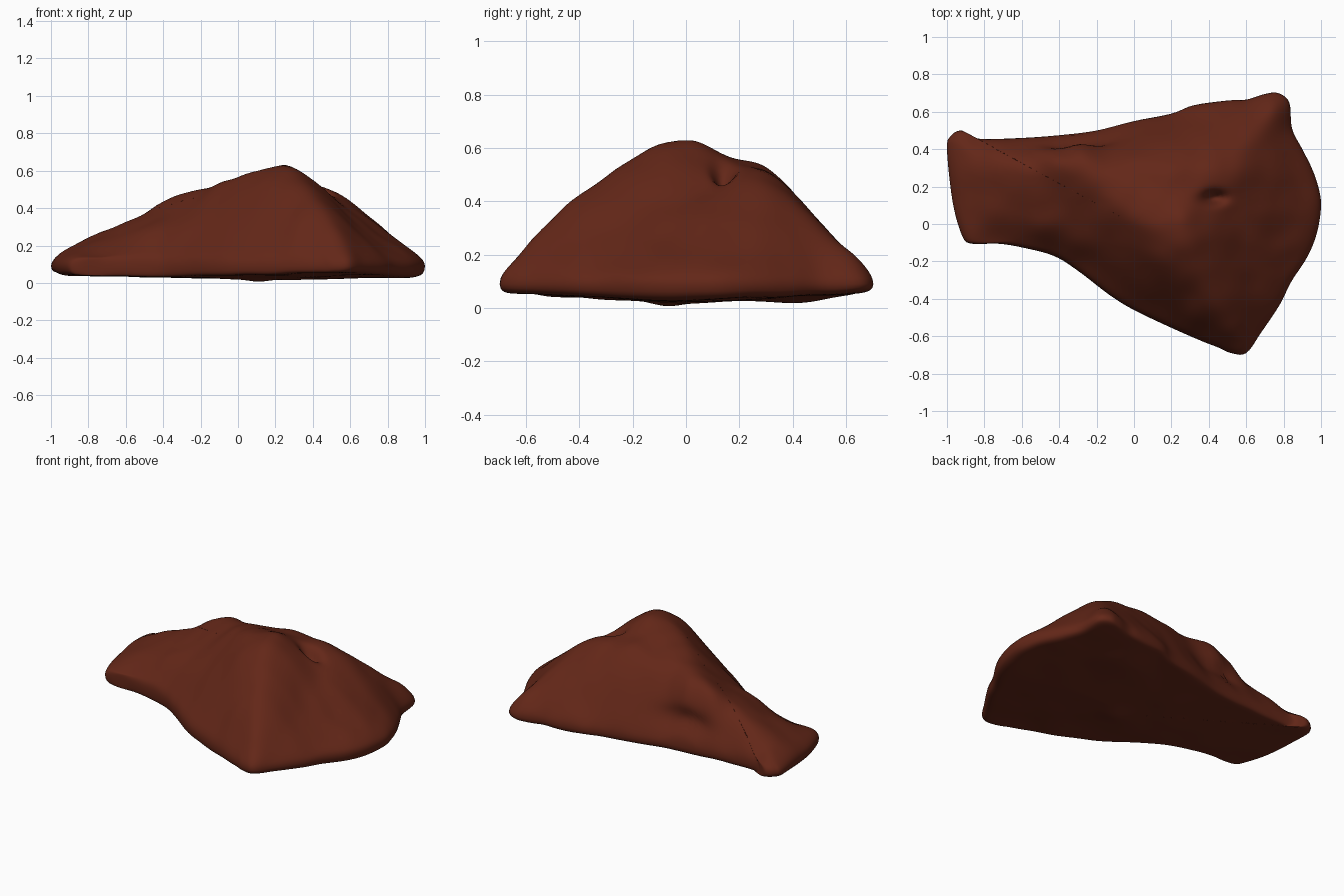
import bpy, bmesh, math
from mathutils import Vector, noise

if "Cube" in bpy.data.objects:
    bpy.data.objects.remove(bpy.data.objects["Cube"])

# Plan outline of the rock, counter-clockwise seen from above
OUTLINE = [(-1, .4), (-.97, .12), (-.92, -.06), (-.87, -.105), (-.73, -.105), (-.6, -.125),
           (-.43, -.17), (-.3, -.25), (-.13, -.38), (0, -.46), (.2, -.555), (.36, -.625),
           (.45, -.66), (.52, -.69), (.6, -.69), (.68, -.58), (.78, -.43), (.84, -.31),
           (.93, -.17), (.98, -.04), (1, .1), (.985, .2), (.95, .3), (.9, .4), (.845, .51),
           (.83, .65), (.77, .70), (.7, .695), (.6, .665), (.5, .66), (.32, .635), (.2, .59),
           (0, .55), (-.2, .5), (-.4, .475), (-.6, .46), (-.82, .455), (-.88, .48),
           (-.93, .5), (-.98, .47)]

# Heights on the upper surface: peak, ridges, valley, ledge and slopes
PEAK = [(.27, -.09, .615), (.26, .04, .622), (.36, -.28, .505), (.45, -.45, .385), (.52, -.58, .25),
        (.2, -.2, .55), (.1, -.3, .39), (.15, -.42, .27), (.32, -.5, .29), (0, .02, .56),
        (.55, .05, .43), (.7, .05, .335), (.85, .1, .23), (.6, -.2, .345), (.7, -.3, .235)]
LEDGE = [(-.1, -.08, .43), (-.25, .06, .41), (-.4, .13, .37), (-.1, .1, .53), (-.28, .25, .48),
         (-.4, .3, .43), (-.5, .32, .36), (-.6, .2, .31), (-.6, .05, .26), (-.5, -.02, .27),
         (-.3, -.1, .29), (-.75, .2, .25), (-.75, .05, .21), (-.88, .2, .19), (-.9, .42, .17),
         (-.75, .37, .24), (-.6, .33, .31)]
BACK = [(-.25, .36, .455), (-.3, .42, .37), (-.44, .37, .37), (0, .35, .46), (0, .46, .29),
        (.2, .3, .525), (.2, .45, .37), (.45, .28, .51), (.45, .5, .325), (.62, .5, .32),
        (.74, .63, .2), (.05, .2, .54), (.36, .14, .54), (.75, .3, .31), (.57, .3, .45),
        (.22, .16, .57)]


def spline_loop(pts, steps):
    """Closed Catmull-Rom curve through the points."""
    out, n = [], len(pts)
    for i in range(n):
        a, b, c, d = (Vector(pts[(i + k) % n]) for k in (-1, 0, 1, 2))
        for s in range(steps):
            t = s / steps
            out.append(.5 * (2 * b + (c - a) * t + (2 * a - 5 * b + 4 * c - d) * t * t
                             + (3 * b - a - 3 * c + d) * t ** 3))
    return out


def kernel(x, y):
    return math.sqrt(x * x + y * y + .0036)


def fit(samples):
    """Solve the weights of a smooth surface through the samples."""
    n = len(samples)
    m = [[kernel(p[0] - q[0], p[1] - q[1]) for q in samples] + [p[2]] for p in samples]
    for i in range(n):
        k = max(range(i, n), key=lambda r: abs(m[r][i]))
        m[i], m[k] = m[k], m[i]
        for r in range(i + 1, n):
            f = m[r][i] / m[i][i]
            if f:
                m[r] = [u - f * v for u, v in zip(m[r], m[i])]
    w = [0] * n
    for i in reversed(range(n)):
        w[i] = (m[i][n] - sum(m[i][j] * w[j] for j in range(i + 1, n))) / m[i][i]
    return w


samples = PEAK + LEDGE + BACK + [(x, y, .135) for x, y in OUTLINE]
weights = fit(samples)


def top_z(x, y, s):
    h = sum(w * kernel(x - p[0], y - p[1]) for w, p in zip(weights, samples))
    # Small pit on the right slope
    h -= .08 * math.exp(-((x - .43) / .06) ** 2 - ((y - .14) / .035) ** 2)
    h += .008 * noise.noise(Vector((x * 8, y * 8, 0)))
    return .09 + (h - .09) * math.sqrt(max(0, 1 - s ** 40))


def base_z(x, y, s):
    z = .016 + .06 * math.hypot((x - .25) * .35, y) + .007 * noise.noise(Vector((x * 5, y * 5, 3)))
    # Two low bumps the rock rests on
    z -= .016 * math.exp(-((x - .11) ** 2 + (y + .07) ** 2) / .006)
    z -= .024 * math.exp(-((x - .45) ** 2 + (y - .42) ** 2) / .02)
    z = max(0, z)
    return z + (.09 - z) * (1 - math.sqrt(max(0, 1 - s ** 50)))


# Concentric rings: over the top from the centre to the rim, then back underneath
bm = bmesh.new()
centre = Vector((0, 0))
loop = spline_loop(OUTLINE, 5)
scales = [1 - (1 - i / 50) ** 1.35 for i in range(1, 51)]


def ring(s, height):
    pts = [centre + (p - centre) * s for p in loop]
    return [bm.verts.new((p.x, p.y, height(p.x, p.y, s))) for p in pts]


rings = [ring(s, top_z) for s in scales]
# Undercut below the ledge at the back left
for v in (v for r in rings for v in r):
    x, y, z = v.co
    v.co.y -= (.05 * math.exp(-((x + .3) / .17) ** 2 - ((z - .24) / .07) ** 2)
               * min(1, max(0, (y - .36) / .08)))
rings += [ring(s, base_z) for s in reversed(scales[:-1])]
n = len(loop)
for a, b in zip(rings, rings[1:]):
    for i in range(n):
        j = (i + 1) % n
        bm.faces.new((a[i], b[i], b[j], a[j]))
for r, height in ((rings[0], top_z), (rings[-1], base_z)):
    c = bm.verts.new((*centre, height(*centre, 0)))
    for i in range(n):
        bm.faces.new((c, r[i], r[(i + 1) % n]))
bmesh.ops.recalc_face_normals(bm, faces=bm.faces)

mesh = bpy.data.meshes.new("rock")
bm.to_mesh(mesh)
bm.free()
mesh.shade_smooth()
rock = bpy.data.objects.new("rock", mesh)
bpy.context.collection.objects.link(rock)

# Red-brown stone
mat = bpy.data.materials.new("red_brown_stone")
mat.diffuse_color = (.125, .02, .009, 1)
mat.use_nodes = True
mat.node_tree.nodes["Principled BSDF"].inputs["Base Color"].default_value = mat.diffuse_color
mesh.materials.append(mat)
